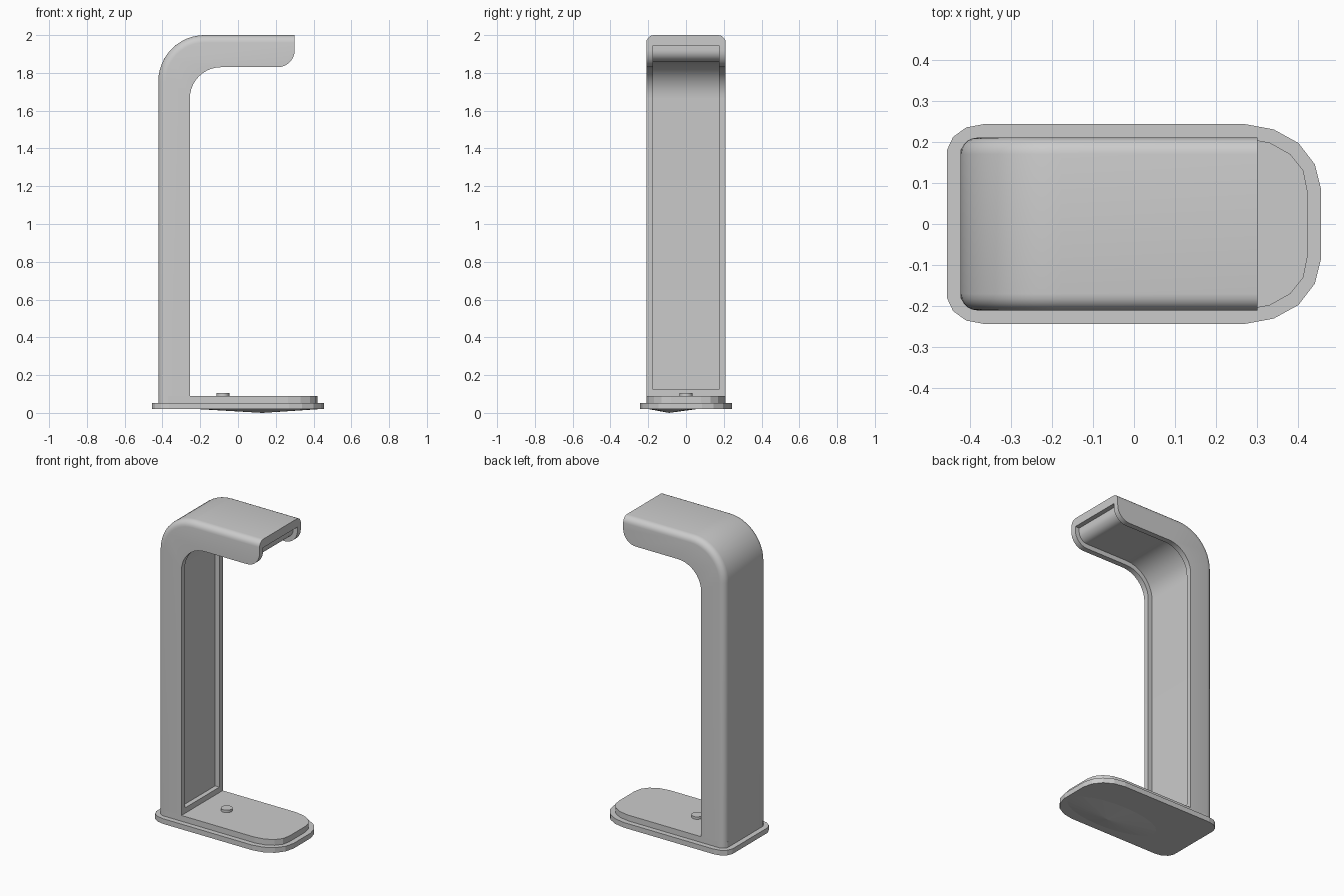
import bpy, bmesh
from math import sin, cos, pi, radians

if "Cube" in bpy.data.objects:
    bpy.data.objects.remove(bpy.data.objects["Cube"])


def arc(cx, cz, r, a0, a1, n):
    return [(cx + r * cos(radians(a0 + (a1 - a0) * i / n)),
             cz + r * sin(radians(a0 + (a1 - a0) * i / n))) for i in range(n + 1)]


def prism(name, pts, lo, hi, axis, bevel_test=None):
    """Extrude a 2D outline along 'y' (pts are x,z) or 'z' (pts are x,y)."""
    bm = bmesh.new()
    put = (lambda p, t: (p[0], t, p[1])) if axis == 'y' else (lambda p, t: (p[0], p[1], t))
    a = [bm.verts.new(put(p, lo)) for p in pts]
    b = [bm.verts.new(put(p, hi)) for p in pts]
    n = len(pts)
    bm.faces.new(a)
    bm.faces.new(b[::-1])
    for i in range(n):
        j = (i + 1) % n
        bm.faces.new((a[j], a[i], b[i], b[j]))
    bm.normal_update()
    bmesh.ops.recalc_face_normals(bm, faces=bm.faces)
    if bevel_test:
        edges = [e for e in bm.edges if bevel_test(e)]
        bmesh.ops.bevel(bm, geom=edges, offset=0.04, offset_type='OFFSET', segments=5,
                        profile=0.5, affect='EDGES', clamp_overlap=False)
    me = bpy.data.meshes.new(name)
    bm.to_mesh(me)
    bm.free()
    ob = bpy.data.objects.new(name, me)
    bpy.context.collection.objects.link(ob)
    return ob


def activate(ob):
    bpy.ops.object.select_all(action='DESELECT')
    ob.select_set(True)
    bpy.context.view_layer.objects.active = ob


def smooth(ob):
    activate(ob)
    bpy.ops.object.shade_smooth_by_angle(angle=radians(30))


# Base plates: rounded corners at the back, wide faceted nose in front
def mirrored(half):
    return half + [(x, -y) for x, y in reversed(half)]


flange_half = [(-0.455, 0.18), (-0.44, 0.212), (-0.408, 0.235), (-0.365, 0.243),
               (0.27, 0.243), (0.34, 0.23), (0.40, 0.197), (0.44, 0.145), (0.455, 0.085)]
plate_half = [(-0.422, 0.18), (-0.413, 0.195), (-0.395, 0.206), (-0.37, 0.21),
              (0.265, 0.21), (0.33, 0.198), (0.38, 0.17), (0.412, 0.13), (0.422, 0.08)]
prism("base_flange", mirrored(flange_half), 0.02, 0.053, 'z')
prism("base_plate", mirrored(plate_half), 0.045, 0.09, 'z')

# Shallow swelling under the base
bm = bmesh.new()
tip = bm.verts.new((0.13, -0.09, 0.0))
ring = [bm.verts.new((0.11 + 0.33 * cos(2 * pi * i / 24), -0.07 + 0.13 * sin(2 * pi * i / 24), 0.0205))
        for i in range(24)]
for i in range(24):
    bm.faces.new((tip, ring[(i + 1) % 24], ring[i]))
bm.faces.new(ring)
bmesh.ops.recalc_face_normals(bm, faces=bm.faces)
me = bpy.data.meshes.new("base_underside")
bm.to_mesh(me)
bm.free()
bpy.context.collection.objects.link(bpy.data.objects.new("base_underside", me))

# Small round button on the base
bpy.ops.mesh.primitive_cylinder_add(vertices=24, radius=0.034, depth=0.025, location=(-0.08, 0, 0.0935))
button = bpy.context.object
button.name = "base_button"
smooth(button)


# Bent column and arm
def inner_path(d, z0, z1):
    """Inner side of the stand, moved d into the material."""
    return ([(-0.255 - d, z0)] + arc(-0.09, 1.665, 0.165 + d, 180, 90, 10)
            + arc(0.21, 1.92, 0.09 - d, -90, 0, 8) + [(0.30 - d, z1)])


outer = [(-0.422, 0.05)] + arc(-0.177, 1.755, 0.245, 180, 90, 12)
profile = outer + inner_path(0, 0.05, 2.0)[::-1]


def on_back(e):
    """Side edges running along the back and the top."""
    m = (e.verts[0].co + e.verts[1].co) / 2
    along = abs(e.verts[0].co.y - e.verts[1].co.y) < 1e-6
    on_outer = m.x < -0.415 or m.z > 1.995 or ((m.x + 0.177) ** 2 + (m.z - 1.755) ** 2 > 0.24 ** 2
                                               and m.x < -0.177 and m.z > 1.755)
    return along and on_outer and m.z > 0.06


stand = prism("stand_column", profile, -0.21, 0.21, 'y', on_back)

# Inset channel following the inner side round to the arm tip
channel = inner_path(0.03, 0.125, 1.945) + inner_path(-0.05, 0.125, 1.945)[::-1]
cutter = prism("channel_cutter", channel, -0.175, 0.175, 'y')
cutter.hide_render = True
mod = stand.modifiers.new("channel", 'BOOLEAN')
mod.operation = 'DIFFERENCE'
mod.solver = 'EXACT'
mod.object = cutter
activate(stand)
bpy.ops.object.modifier_apply(modifier=mod.name)
bpy.data.objects.remove(cutter)
smooth(stand)
